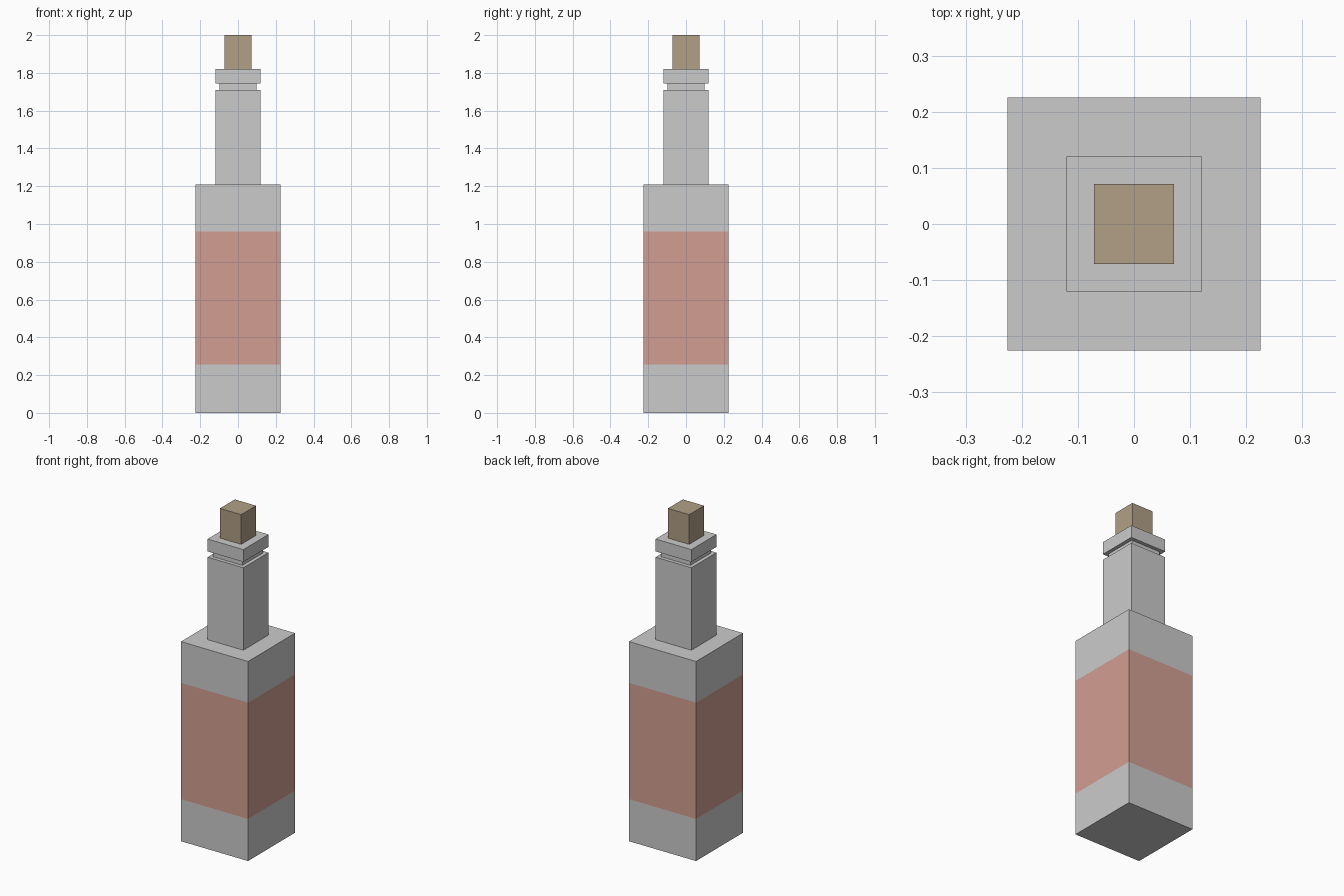
import bpy, bmesh

if "Cube" in bpy.data.objects:
    bpy.data.objects.remove(bpy.data.objects["Cube"])


def material(name, rgb):
    m = bpy.data.materials.new(name)
    m.diffuse_color = (*rgb, 1)
    m.use_nodes = True
    m.node_tree.nodes["Principled BSDF"].inputs["Base Color"].default_value = m.diffuse_color
    return m


def square_loft(name, profile, materials, band=None):
    """Stack square rings given as (half width, z), capped at both ends."""
    bm = bmesh.new()
    rings = [[bm.verts.new((sx * h, sy * h, z))
              for sx, sy in ((-1, -1), (1, -1), (1, 1), (-1, 1))]
             for h, z in profile]
    for i, (a, b) in enumerate(zip(rings, rings[1:])):
        for k in range(4):
            n = (k + 1) % 4
            face = bm.faces.new((a[k], a[n], b[n], b[k]))
            if i == band:
                face.material_index = 1
    bm.faces.new(rings[0][::-1])
    bm.faces.new(rings[-1])
    bmesh.ops.recalc_face_normals(bm, faces=bm.faces[:])
    mesh = bpy.data.meshes.new(name)
    bm.to_mesh(mesh)
    bm.free()
    for m in materials:
        mesh.materials.append(m)
    obj = bpy.data.objects.new(name, mesh)
    bpy.context.collection.objects.link(obj)
    return obj


label = material("label_red", (0.65, 0.345, 0.29))
cork = material("cork_brown", (0.44, 0.35, 0.24))

# Bottle: body with a painted label band, shoulder, neck, groove and lip
square_loft("bottle", [
    (0.225, 0), (0.225, 0.255), (0.225, 0.96), (0.225, 1.21),
    (0.12, 1.21), (0.12, 1.71),
    (0.098, 1.71), (0.098, 1.745),
    (0.12, 1.745), (0.12, 1.82)], [None, label], band=1)

# Cork stopper
square_loft("cork", [(0.071, 1.82), (0.071, 2.0)], [cork])
